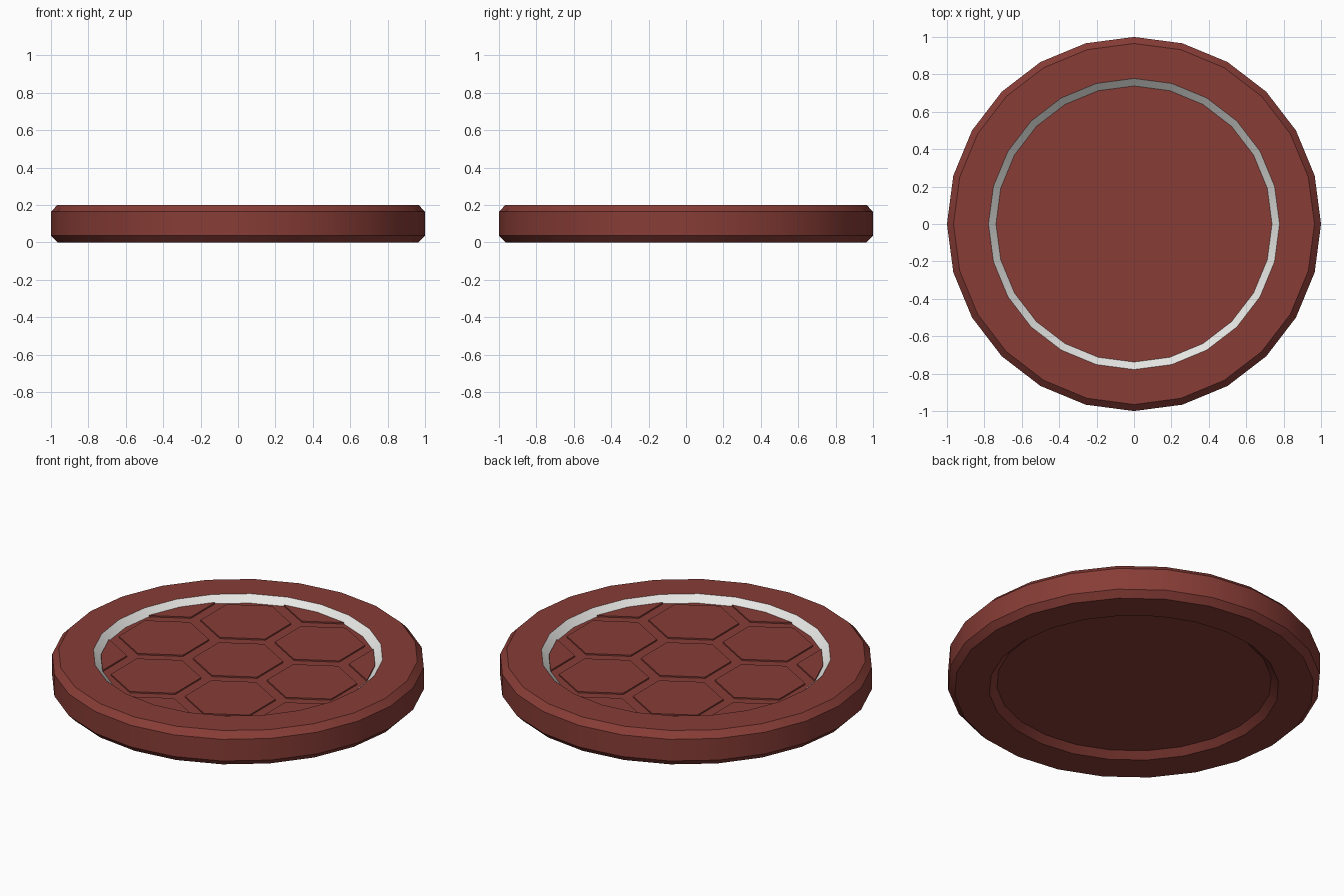
import bpy, bmesh, math
from mathutils import Vector

cube = bpy.data.objects.get("Cube")
if cube:
    bpy.data.objects.remove(cube)

SIDES = 24
FLOOR_R, FLOOR_Z = 0.738, 0.163


def material(name, rgb):
    m = bpy.data.materials.new(name)
    m.use_nodes = True
    m.diffuse_color = (*rgb, 1)
    m.node_tree.nodes["Principled BSDF"].inputs["Base Color"].default_value = (*rgb, 1)
    return m


brown = material("reddish brown", (0.245, 0.046, 0.037))
white = material("off white", (0.80, 0.80, 0.78))


def make_object(name, bm, mats):
    bmesh.ops.recalc_face_normals(bm, faces=bm.faces[:])
    mesh = bpy.data.meshes.new(name)
    bm.to_mesh(mesh)
    bm.free()
    for m in mats:
        mesh.materials.append(m)
    ob = bpy.data.objects.new(name, mesh)
    bpy.context.collection.objects.link(ob)
    return ob


def polar(r, angle, z=0):
    return Vector((r * math.cos(angle), r * math.sin(angle), z))


# Disc body: bevelled rim with a shallow recess on both faces
profile = [(FLOOR_R, 0.035), (0.778, 0), (0.965, 0), (1, 0.036),
           (1, 0.164), (0.965, 0.2), (0.778, 0.2), (FLOOR_R, FLOOR_Z)]
bm = bmesh.new()
rings = [[bm.verts.new(polar(r, math.tau * i / SIDES, z)) for i in range(SIDES)]
         for r, z in profile]
for k, (low, high) in enumerate(zip(rings, rings[1:])):
    for i in range(SIDES):
        j = (i + 1) % SIDES
        f = bm.faces.new((low[i], low[j], high[j], high[i]))
        # The sloped wall of the upper recess is the white ring
        f.material_index = 1 if k == len(profile) - 2 else 0
bm.faces.new(rings[0])
bm.faces.new(rings[-1])
body = make_object("disc_body", bm, [brown, white])
bpy.context.view_layer.objects.active = body
body.select_set(True)
bpy.ops.object.shade_smooth_by_angle(angle=math.radians(30))

# Honeycomb of thin raised tiles, trimmed to the recess
SPACING, HEX_R, TILE_H = 0.485, 0.243, 0.008
bm = bmesh.new()
for a in range(-2, 3):
    for b in range(-2, 3):
        c = Vector((SPACING * (a + b / 2), SPACING * b * math.sqrt(3) / 2, FLOOR_Z))
        if c.length < 0.9:
            bm.faces.new([bm.verts.new(c + polar(HEX_R, math.radians(30 + 60 * k)))
                          for k in range(6)])
apothem = FLOOR_R * math.cos(math.pi / SIDES)
for i in range(SIDES):
    n = polar(1, math.tau * (i + 0.5) / SIDES)
    bmesh.ops.bisect_plane(bm, geom=bm.verts[:] + bm.edges[:] + bm.faces[:],
                           plane_co=n * apothem, plane_no=n, clear_outer=True)
top = bmesh.ops.extrude_face_region(bm, geom=bm.faces[:])
bmesh.ops.translate(bm, vec=(0, 0, TILE_H),
                    verts=[g for g in top["geom"] if isinstance(g, bmesh.types.BMVert)])
make_object("honeycomb_tiles", bm, [brown])
